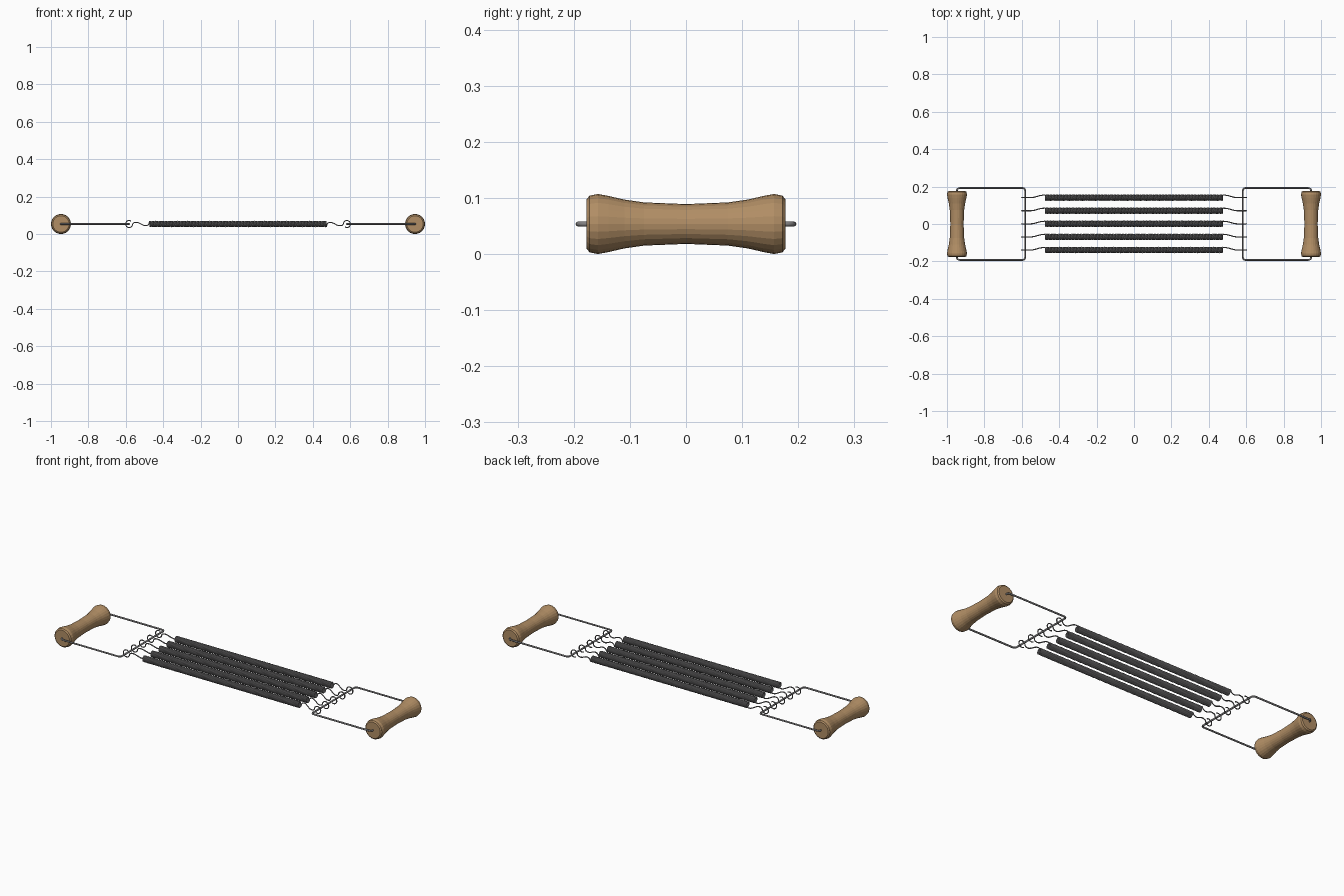
import bpy, bmesh, math
from mathutils import Vector

if "Cube" in bpy.data.objects:
    bpy.data.objects.remove(bpy.data.objects["Cube"])

ZC = 0.0535            # height of the shared centre plane
HANDLE_X = 0.9465
BAR_X = 0.582
FRAME_Y = 0.192


def material(name, rgb):
    m = bpy.data.materials.new(name)
    m.diffuse_color = (*rgb, 1)
    m.use_nodes = True
    m.node_tree.nodes["Principled BSDF"].inputs["Base Color"].default_value = m.diffuse_color
    return m


WOOD = material("brown_wood", (0.44, 0.27, 0.13))
STEEL = material("grey_steel", (0.22, 0.215, 0.22))


def make_object(name, bm, mat):
    bmesh.ops.recalc_face_normals(bm, faces=bm.faces)
    me = bpy.data.meshes.new(name)
    bm.to_mesh(me)
    bm.free()
    me.materials.append(mat)
    ob = bpy.data.objects.new(name, me)
    bpy.context.collection.objects.link(ob)
    return ob


def skin(bm, rings):
    """Join equal vertex rings into a closed tube."""
    n = len(rings[0])
    for a, b in zip(rings, rings[1:]):
        for i in range(n):
            j = (i + 1) % n
            bm.faces.new((a[i], a[j], b[j], b[i]))
    bm.faces.new(rings[0])
    bm.faces.new(rings[-1])


def wire(name, path, radius, sides, mat):
    """Sweep a round wire along a path, carrying the section without twist."""
    pts = [Vector(p) for p in path]
    bm, rings, normal = bmesh.new(), [], Vector((0.13, 0.21, 0.97))
    for i, p in enumerate(pts):
        t = (pts[min(i + 1, len(pts) - 1)] - pts[max(i - 1, 0)]).normalized()
        normal = (normal - t * normal.dot(t)).normalized()
        side = t.cross(normal)
        rings.append([bm.verts.new(p + radius * (
            normal * math.cos(2 * math.pi * k / sides) +
            side * math.sin(2 * math.pi * k / sides))) for k in range(sides)])
    skin(bm, rings)
    ob = make_object(name, bm, mat)
    ob.data.shade_smooth()
    return ob


def handle(name, x):
    """Turned wooden grip, waisted in the middle, with chamfered ends."""
    half = [(0.177, 0.044), (0.172, 0.0505), (0.157, 0.0535),
            (0.138, 0.050), (0.110, 0.0435), (0.075, 0.0385)]
    profile = [(-y, r) for y, r in half] + [(0, 0.0355)] + half[::-1]
    bm, rings, n = bmesh.new(), [], 24
    for y, r in profile:
        rings.append([bm.verts.new((x + r * math.cos(2 * math.pi * k / n), y,
                                    ZC + r * math.sin(2 * math.pi * k / n)))
                      for k in range(n)])
    skin(bm, rings)
    make_object(name, bm, WOOD)


def frame_path(s):
    """U-shaped bar with rounded corners, its ends entering the grip."""
    r, half = 0.014, []
    for cx, a0 in ((BAR_X + r, 180), (HANDLE_X - r, 90)):
        for k in range(6):
            a = math.radians(a0 - 18 * k)
            half.append((cx + r * math.cos(a), FRAME_Y - r + r * math.sin(a)))
    half.append((HANDLE_X, 0.16))
    full = [(x, -y) for x, y in half[::-1]] + half
    return [(s * x, y, ZC) for x, y in full]


def hook_points():
    """Left hook in order from spring to ring tip, heights about the centre."""
    lead = [(-0.480, 0.0135, -0.005), (-0.489, 0.013, -0.009),
            (-0.502, 0.011, -0.008), (-0.517, 0.007, -0.001),
            (-0.530, 0.003, 0.006), (-0.540, 0.001, 0.009),
            (-0.550, 0.0, 0.009), (-0.559, 0.0, 0.006)]
    ring = []
    for k in range(16):
        a = math.radians(-20 * k)
        ring.append((-BAR_X + 0.019 * math.cos(a), 0.0, 0.019 * math.sin(a)))
    return lead + ring


def spring_path(y):
    """Hook, tightly wound coil and opposite hook as one wire."""
    turns, steps, length, r = 150, 12, 0.95, 0.0145
    left = hook_points()[::-1]
    right = [(-x, yy, -z) for x, yy, z in hook_points()]
    coil = []
    for i in range(turns * steps + 1):
        a = 2 * math.pi * i / steps
        coil.append((-length / 2 + length * i / (turns * steps),
                     r * math.cos(a), r * math.sin(a)))
    return [(px, y + py, ZC + pz) for px, py, pz in left + coil + right]


# Grips and end frames
for label, s in (("left", -1), ("right", 1)):
    handle(label + "_handle", s * HANDLE_X)
    wire(label + "_frame", frame_path(s), 0.0047, 8, STEEL)

# Five parallel springs
for i in range(5):
    wire(f"spring_{i + 1}", spring_path(0.141 - 0.07 * i), 0.003, 6, STEEL)
